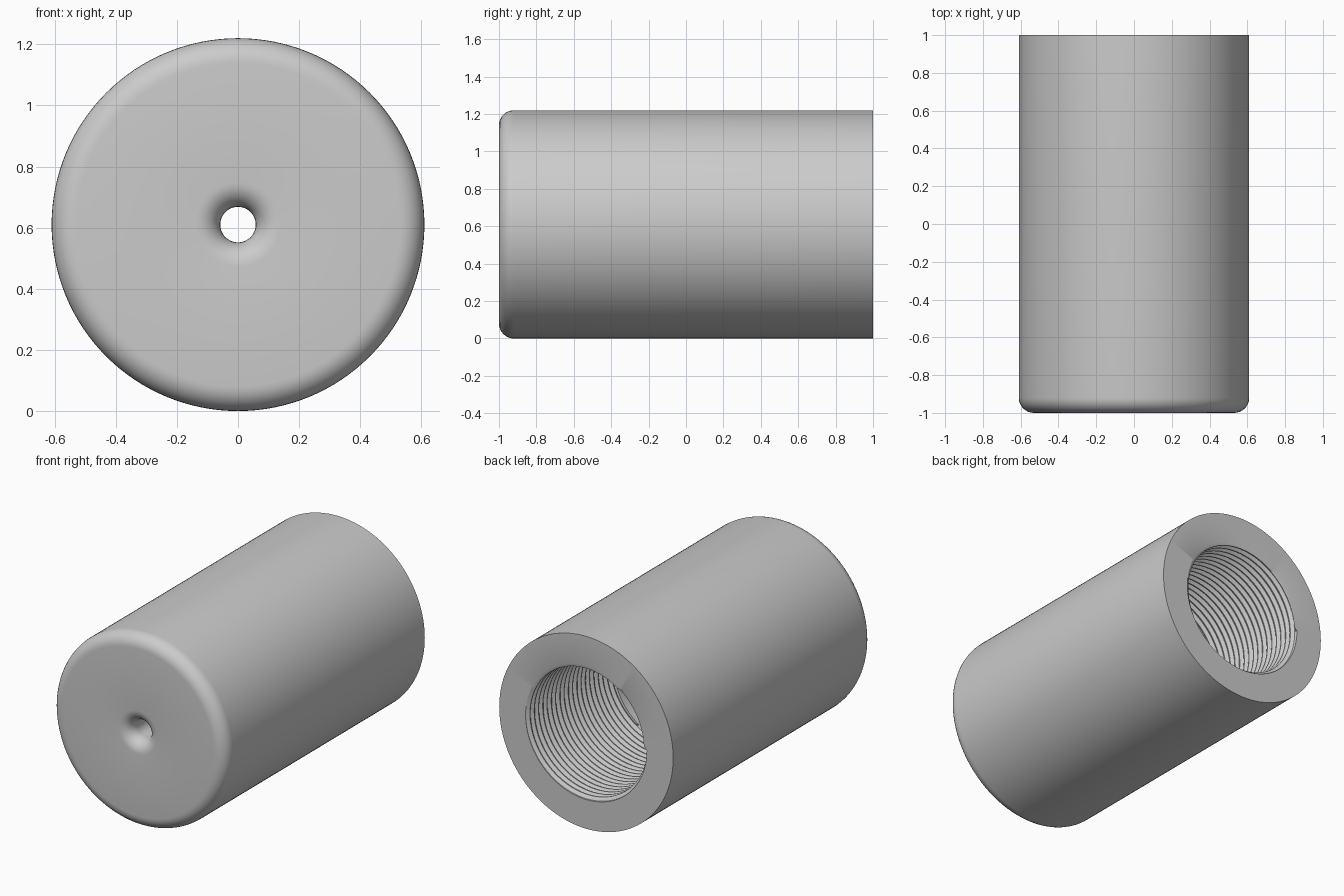
import bpy, bmesh
from math import sin, cos, pi

cube = bpy.data.objects.get("Cube")
if cube:
    bpy.data.objects.remove(cube, do_unlink=True)

SIDES = 128
OUTER, HOLE, FILLET = 0.61, 0.058, 0.08
BORE, ROOT = 0.405, 0.425          # smooth bore / thread root radius
BACK, FRONT, FLOOR = 1.0, -1.0, -0.81
THREAD_END, PITCH, TURNS = 0.15, 0.0425, 20


def arc(cr, cy, a0, a1, steps=8):
    """Points (radius, y) on a rounded corner."""
    angles = [a0 + (a1 - a0) * i / steps for i in range(steps + 1)]
    return [(cr + FILLET * cos(a), cy + FILLET * sin(a)) for a in angles]


def add_grid(bm, columns):
    """Join neighbouring (radius, y) columns swept about the y axis."""
    grid = []
    for i, column in enumerate(columns):
        a = 2 * pi * i / SIDES
        grid.append([bm.verts.new((r * cos(a), y, OUTER + r * sin(a))) for r, y in column])
    for left, right in zip(grid, grid[1:]):
        for k in range(len(left) - 1):
            bm.faces.new((left[k], right[k], right[k + 1], left[k + 1]))


def thread_column(i):
    """Thread profile, raised by one pitch over a full turn."""
    tooth = [(ROOT, 0.0), (ROOT, 0.15), (BORE, 0.5), (BORE, 0.65)]
    points = []
    for turn in range(-2, TURNS + 2):
        for r, offset in tooth:
            y = THREAD_END + PITCH * (turn + offset + i / SIDES)
            if y <= THREAD_END:
                r, y = BORE, THREAD_END
            elif y >= BACK:
                r, y = ROOT, BACK
            points.append((r, y))
    return points


# Body: smooth bore, floor, pin hole, rounded front, side and rear rim
corner = FRONT + FILLET
profile = [(BORE, THREAD_END), (BORE, FLOOR), (HOLE, FLOOR)]
profile += arc(HOLE + FILLET, corner, pi, 1.5 * pi)
profile += arc(OUTER - FILLET, corner, -0.5 * pi, 0)
profile += [(OUTER, BACK), (ROOT, BACK)]

bm = bmesh.new()
add_grid(bm, [profile] * (SIDES + 1))
# Internal screw thread
add_grid(bm, [thread_column(i) for i in range(SIDES + 1)])
bmesh.ops.remove_doubles(bm, verts=bm.verts[:], dist=0.00005)
bmesh.ops.recalc_face_normals(bm, faces=bm.faces[:])

mesh = bpy.data.meshes.new("threaded_sleeve")
bm.to_mesh(mesh)
bm.free()
sleeve = bpy.data.objects.new("threaded_sleeve", mesh)
bpy.context.collection.objects.link(sleeve)

# Plain grey finish
grey = bpy.data.materials.new("light_grey")
grey.use_nodes = True
colour = (0.6, 0.6, 0.6, 1.0)
grey.diffuse_color = colour
grey.node_tree.nodes["Principled BSDF"].inputs["Base Color"].default_value = colour
mesh.materials.append(grey)

bpy.ops.object.select_all(action="DESELECT")
sleeve.select_set(True)
bpy.context.view_layer.objects.active = sleeve
bpy.ops.object.shade_smooth_by_angle(angle=pi / 6)
